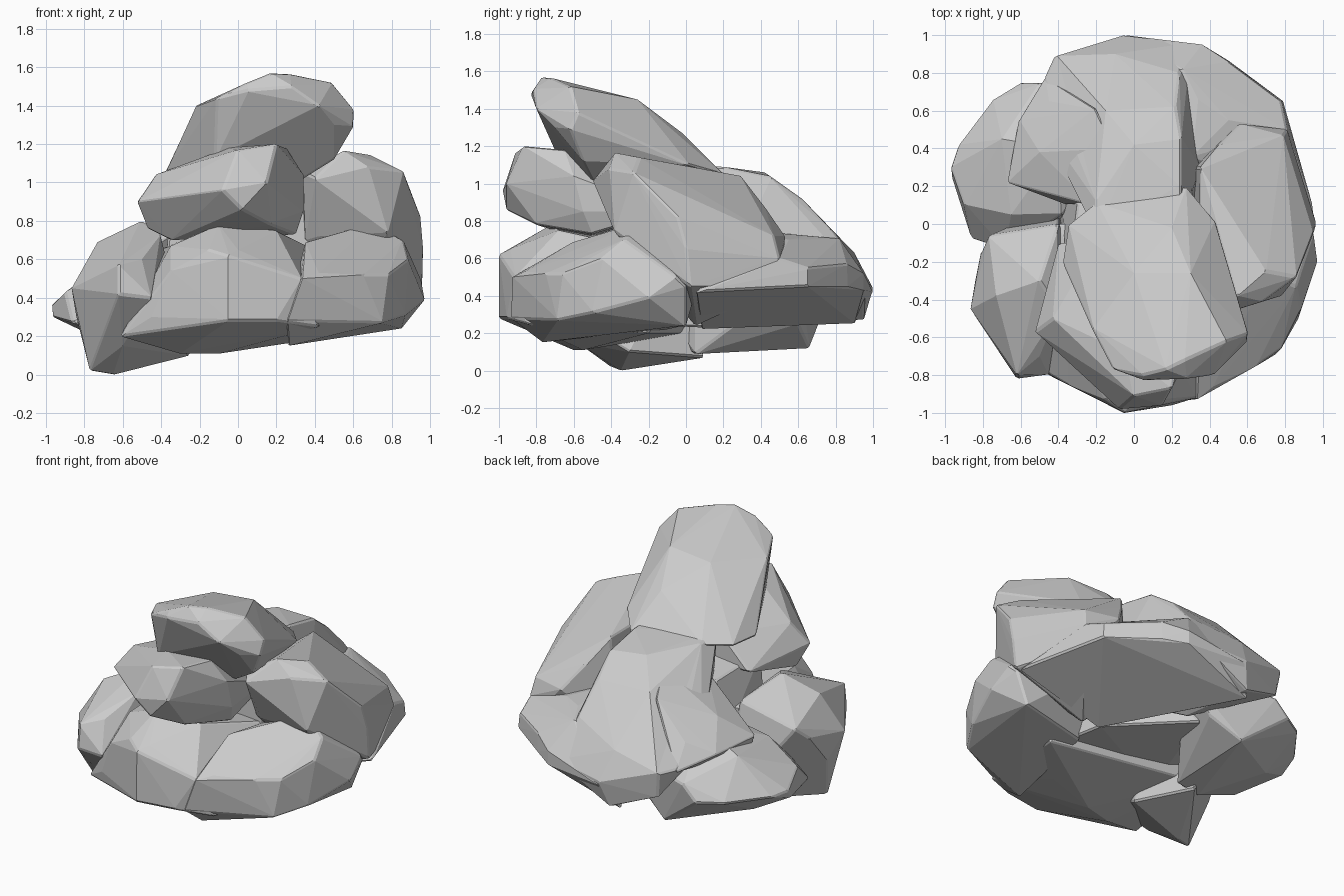
import bpy, bmesh


def rock(name, *points):
    """Faceted boulder: convex hull of a few key corners, edges lightly chipped."""
    bm = bmesh.new()
    for p in points:
        bm.verts.new(p)
    res = bmesh.ops.convex_hull(bm, input=bm.verts[:])
    loose = {g for g in res["geom_interior"] + res["geom_unused"]
             if isinstance(g, bmesh.types.BMVert)}
    bmesh.ops.delete(bm, geom=[v for v in loose if v.is_valid], context='VERTS')
    bmesh.ops.recalc_face_normals(bm, faces=bm.faces[:])
    mesh = bpy.data.meshes.new(name)
    bm.to_mesh(mesh)
    bm.free()
    ob = bpy.data.objects.new(name, mesh)
    bpy.context.collection.objects.link(ob)
    chip = ob.modifiers.new("chipped_edges", 'BEVEL')
    chip.width = 0.01
    chip.segments = 1
    chip.limit_method = 'ANGLE'
    chip.angle_limit = 0.7
    return ob


# tilted slab on top of the pile
rock("top_rock",
     (.17, -.77, 1.57), (.27, -.72, 1.565), (.05, -.8, 1.52), (.28, -.82, 1.5),
     (.49, -.62, 1.52), (.605, -.58, 1.38), (.6, -.62, 1.29), (.42, -.8, 1.4),
     (.5, -.7, 1.3), (.5, -.55, 1.12), (.34, -.5, 1.02), (-.22, -.56, 1.4),
     (-.11, -.77, 1.44), (-.12, -.68, 1.13), (-.38, -.2, 1.05), (-.35, 0, 1.05),
     (.43, .02, 1.1), (.28, .2, 1.05), (-.2, .12, 1.06), (.2, -.02, 1.27),
     (.3, -.26, 1.45), (0, -.26, 1.42), (0, -.3, .95), (.05, -.83, 1.48))

# block wedged beneath it at the front
rock("middle_front_rock",
     (-.525, -.57, .9), (-.43, -.5, 1.04), (-.05, -.68, 1.18), (.2, -.87, 1.2),
     (0, -.91, 1.17), (.25, -.65, 1.18), (.34, -.6, 1.04), (.34, -.55, .85),
     (.3, -.5, .73), (-.08, -.98, .96), (.02, -.96, .86), (.15, -.96, 1.0),
     (.17, -.8, .78), (-.47, -.5, .76), (-.35, -.55, .7), (-.4, -.1, .85),
     (.3, -.1, .85), (-.2, -.1, 1.05))

# two lobes of the wide boulder along the front
rock("lower_front_rock",
     (-.1, -.72, .78), (.2, -.68, .75), (-.35, -.65, .67), (-.35, -.85, .54),
     (-.15, -.93, .65), (0, -.94, .65), (-.05, -1.0, .62), (-.05, -1.0, .28),
     (.2, -.96, .28), (.33, -.92, .5), (.42, -.85, .25), (-.61, -.7, .2),
     (-.45, -.8, .3), (-.3, -.6, .11), (-.1, -.55, .11), (.22, -.5, .17),
     (.5, -.2, .2), (-.5, 0, .2), (.5, 0, .6), (-.4, 0, .65))
rock("lower_right_rock",
     (.26, -.77, .15), (.25, -.94, .28), (.33, -.93, .5), (.42, -.86, .53),
     (.65, -.75, .52), (.78, -.66, .52), (.885, -.45, .6), (.86, -.33, .7),
     (.7, -.26, .79), (.35, -.6, .69), (.95, -.05, .5), (.93, 0, .45),
     (.97, -.2, .39), (.87, -.5, .31), (.75, -.69, .27), (.85, 0, .24),
     (.35, -.1, .22), (.4, .1, .6))

# left side boulders
rock("left_front_rock",
     (-.65, -.35, 0), (-.77, -.4, .02), (-.6, -.58, .15), (-.84, -.3, .3),
     (-.865, -.45, .45), (-.81, -.15, .5), (-.62, -.82, .42), (-.45, -.8, .4),
     (-.62, -.8, .57), (-.5, -.7, .6), (-.73, -.38, .69), (-.5, -.3, .8),
     (-.4, -.45, .74), (-.77, -.06, .58), (-.4, 0, .7), (-.25, -.3, .1),
     (-.4, .1, .07))
rock("left_back_rock",
     (-.97, .3, .36), (-.965, .25, .3), (-.9, .1, .43), (-.93, .42, .35),
     (-.75, .66, .35), (-.6, .75, .35), (-.86, -.08, .27), (-.68, -.14, .35),
     (-.38, .05, .6), (-.65, .05, .55), (-.5, .75, .45), (-.7, .45, .58),
     (-.4, .4, .7), (-.75, .35, .2), (-.3, .66, .12), (-.1, .6, .25),
     (-.3, .05, .09), (-.5, 0, .1), (.1, .6, .5))

# main back boulder with its left lobe
rock("back_rock",
     (-.2, -.05, 1.1), (.25, 0, 1.1), (.25, .2, 1.09), (-.2, .12, 1.08),
     (.25, .45, 1.04), (0, .42, 1.06), (.22, .62, .92), (-.15, .6, .92),
     (-.42, .89, .55), (-.47, .78, .55), (-.1, .9, .63), (-.05, 1.0, .44),
     (.3, .96, .48), (-.1, .95, .27), (-.4, .87, .38), (-.5, .55, .6),
     (.35, .3, .7), (-.25, .1, .6), (.3, 0, .5), (.24, .8, .73), (0, .5, .25))
rock("back_left_lobe",
     (-.67, .22, .62), (-.64, .22, .53), (-.61, .55, .6), (-.45, .65, .68),
     (-.2, .61, .9), (-.5, .38, .77), (-.35, .1, .72), (-.22, .1, .9),
     (-.2, .3, .45), (-.3, .6, .45), (-.47, .78, .53), (-.1, .4, 1.0))

# right side boulders
rock("right_rock",
     (.34, -.4, 1.05), (.55, -.38, 1.165), (.7, -.25, 1.14), (.4, -.5, 1.02),
     (.68, -.41, 1.08), (.42, -.35, .72), (.78, -.38, .74), (.86, -.28, 1.06),
     (.95, -.05, .83), (.965, 0, .65), (.96, .02, .45), (.79, .47, .72),
     (.81, .5, .6), (.56, .53, .72), (.45, .42, .88), (.35, .3, 1.04),
     (.81, .5, .45), (.45, .05, .24), (.35, -.3, .7), (.3, .3, .4))
rock("right_back_rock",
     (.25, .82, .71), (.34, .66, .72), (.5, .55, .7), (.36, .95, .52),
     (.5, .86, .57), (.78, .65, .55), (.81, .5, .6), (.81, .5, .45),
     (.79, .65, .45), (.5, .865, .45), (.36, .95, .43), (-.05, 1.0, .42),
     (.96, .05, .42), (.35, .08, .22), (-.15, .9, .25), (.3, .35, .75))

# hidden core that closes the gaps between the boulders
rock("core_rock",
     (-.4, -.3, .25), (.4, -.3, .25), (.35, .1, .23), (-.1, .5, .25),
     (-.4, .3, .3), (-.35, -.3, .9), (.4, -.3, .9), (.3, .2, .9),
     (-.3, .1, .85), (-.2, .3, .8))
